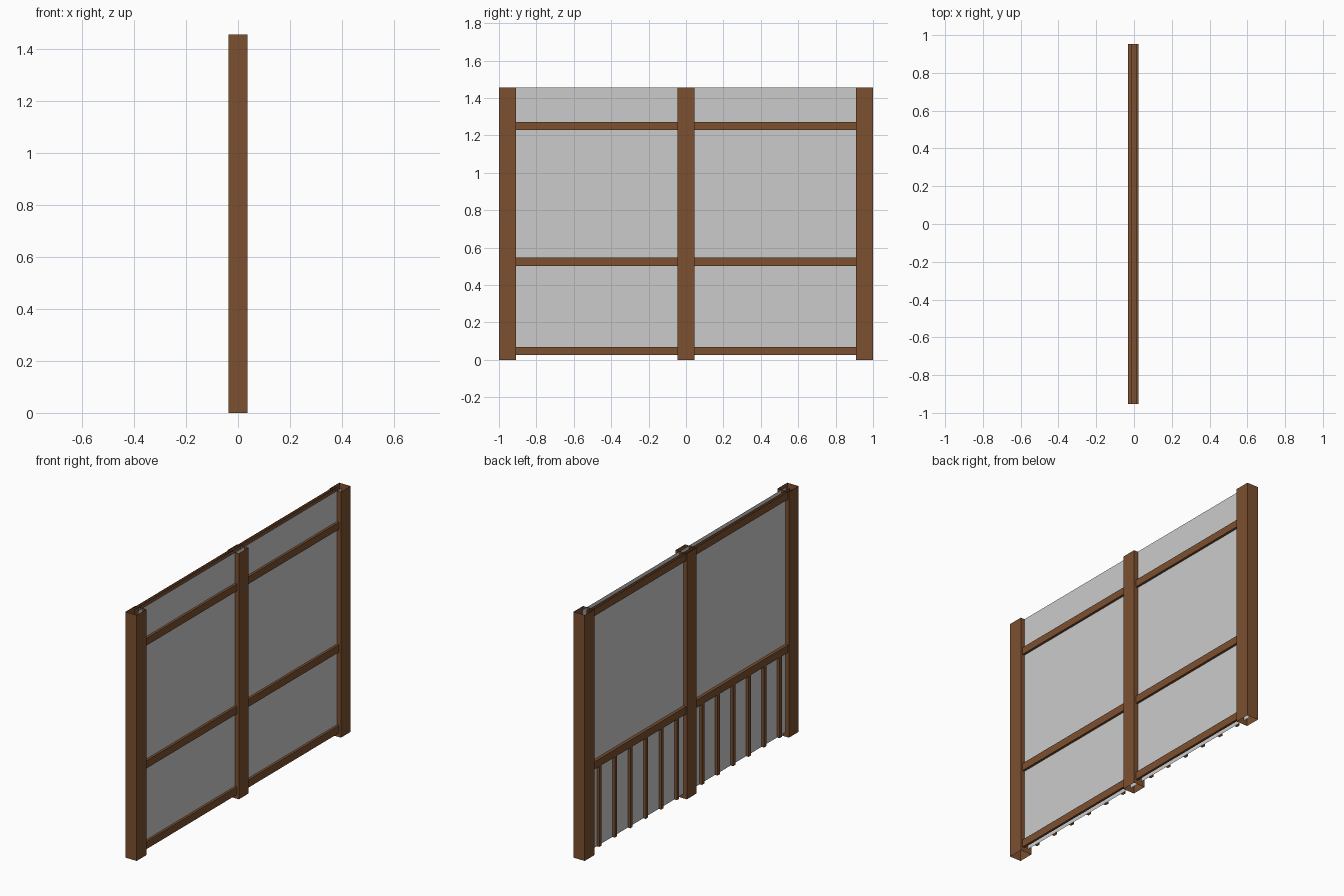
import bpy, bmesh
from mathutils import Vector

if "Cube" in bpy.data.objects:
    bpy.data.objects.remove(bpy.data.objects["Cube"])

wood = bpy.data.materials.new("dark_wood")
wood.diffuse_color = (0.2, 0.08, 0.03, 1)
wood.use_nodes = True
wood.node_tree.nodes["Principled BSDF"].inputs["Base Color"].default_value = wood.diffuse_color


def box(name, x, y, z, open_sides=(), mat=wood):
    """Box from axis ranges; open_sides lists face directions to leave open."""
    bm = bmesh.new()
    bmesh.ops.create_cube(bm, size=1)
    bm.normal_update()
    dirs = {"+x": (1, 0, 0), "-x": (-1, 0, 0), "+y": (0, 1, 0),
            "-y": (0, -1, 0), "+z": (0, 0, 1), "-z": (0, 0, -1)}
    drop = [f for f in bm.faces
            if any(f.normal.dot(Vector(dirs[s])) > 0.9 for s in open_sides)]
    bmesh.ops.delete(bm, geom=drop, context='FACES')
    for v in bm.verts:
        v.co = [r[0] + (c + 0.5) * (r[1] - r[0]) for c, r in zip(v.co, (x, y, z))]
    me = bpy.data.meshes.new(name)
    bm.to_mesh(me)
    bm.free()
    if mat:
        me.materials.append(mat)
    ob = bpy.data.objects.new(name, me)
    bpy.context.collection.objects.link(ob)
    return ob


TOP, LOW, LEN = 1.455, 0.025, (-0.952, 0.952)
FRONT, BACK = 0.011, -0.014      # the two panel faces

# Posts: open tubes
for name, yc in (("left_post", -0.955), ("middle_post", 0), ("right_post", 0.955)):
    box(name, (-0.037, 0.037), (yc - 0.045, yc + 0.045), (0, TOP), ("+z", "-z"))

# Panel faces: single sheets
rest = ("-x", "+y", "-y", "+z", "-z")
box("front_panel", (0, FRONT), LEN, (LOW, TOP), rest, None)
box("back_panel", (BACK, 0), LEN, (LOW, 1.41),
    ("+x", "+y", "-y", "+z", "-z"), None)

# Rails: the middle one runs through the wall, the others sit on one face
ends = ("+y", "-y")
box("middle_rail", (-0.032, 0.025), LEN, (0.503, 0.548), ends)
box("upper_front_rail", (FRONT, 0.025), LEN, (1.23, 1.273), ends + ("-x",))
box("bottom_front_rail", (FRONT, 0.025), LEN, (LOW, 0.07), ends + ("-x",))
box("top_back_rail", (-0.032, BACK), LEN, (1.41, TOP), ends + ("+z",))

# Vertical battens on the lower back
for side in (-1, 1):
    for i in range(6):
        yc = side * (0.118 + i * 0.145)
        box("batten", (-0.03, BACK), (yc - 0.011, yc + 0.011), (LOW, 0.503),
            ("+x", "+z", "-z"))
